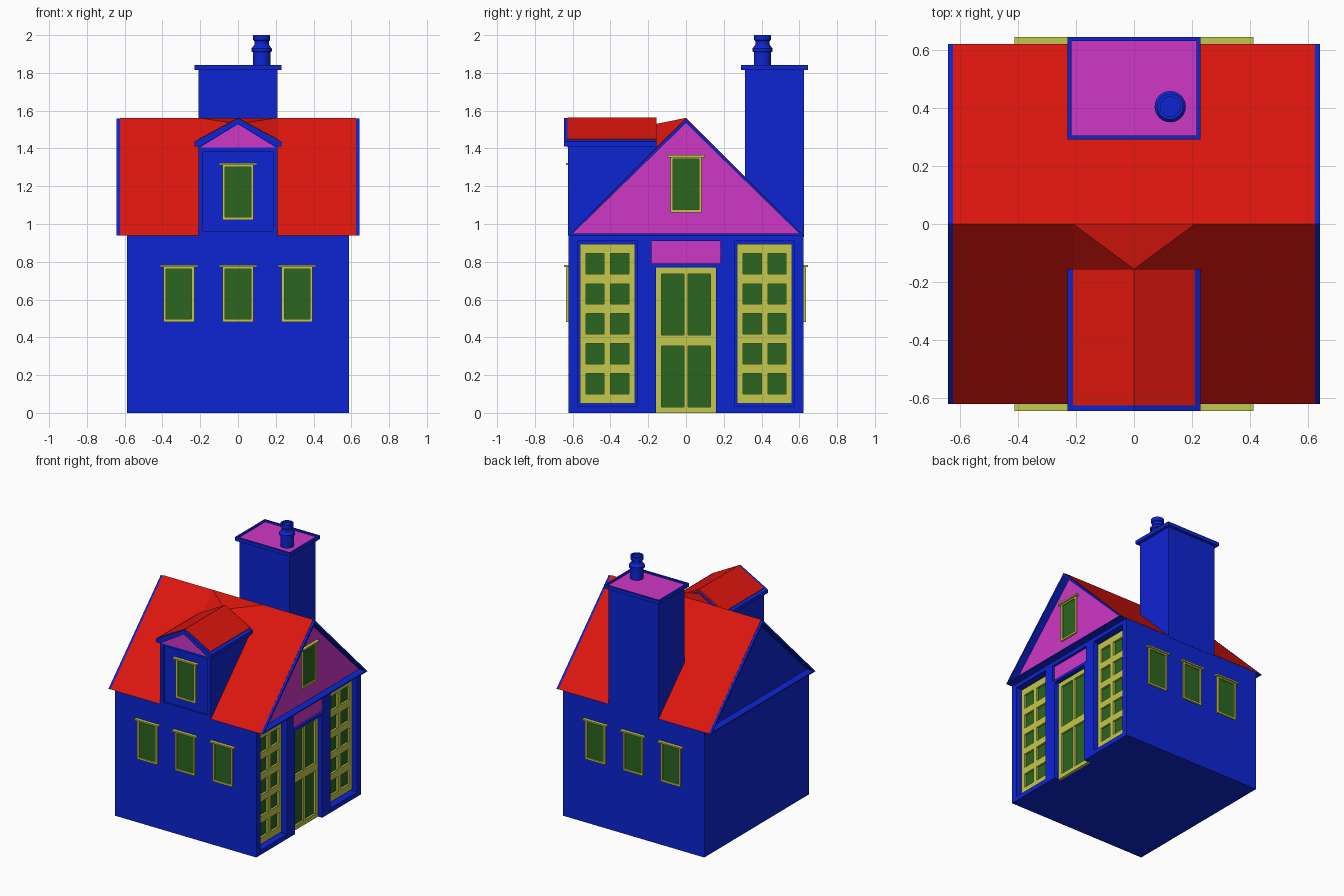
import bpy, bmesh, math

if "Cube" in bpy.data.objects:
    bpy.data.objects.remove(bpy.data.objects["Cube"])


def material(name, rgb):
    m = bpy.data.materials.new(name)
    m.diffuse_color = (*rgb, 1)
    m.use_nodes = True
    m.node_tree.nodes["Principled BSDF"].inputs["Base Color"].default_value = m.diffuse_color
    return m


BLUE = material("blue", (0.004, 0.018, 0.65))
RED = material("red", (0.72, 0.008, 0.004))
PINK = material("magenta", (0.62, 0.038, 0.56))
YELLOW = material("yellow", (0.54, 0.58, 0.07))
GREEN = material("green", (0.025, 0.13, 0.015))


def finish(name, bm, mats):
    bmesh.ops.recalc_face_normals(bm, faces=bm.faces)
    me = bpy.data.meshes.new(name)
    bm.to_mesh(me)
    bm.free()
    for m in mats:
        me.materials.append(m)
    ob = bpy.data.objects.new(name, me)
    bpy.context.collection.objects.link(ob)
    return ob


def add_box(bm, lo, hi):
    vs = bmesh.ops.create_cube(bm, size=1)["verts"]
    for v in vs:
        v.co = [(a + b) / 2 + c * abs(b - a) for a, b, c in zip(lo, hi, v.co)]


def boxes(name, pairs, mat):
    bm = bmesh.new()
    for lo, hi in pairs:
        add_box(bm, lo, hi)
    return finish(name, bm, [mat])


def prism_bm(profile, axis, a, b):
    """Extrude an outline in (other axis, z) along x or y."""
    bm = bmesh.new()
    place = (lambda p, t: (t, p[0], p[1])) if axis == "x" else (lambda p, t: (p[0], t, p[1]))
    f = bm.faces.new([bm.verts.new(place(p, a)) for p in profile])
    new = bmesh.ops.extrude_face_region(bm, geom=[f])["geom"]
    for v in new:
        if isinstance(v, bmesh.types.BMVert):
            v.co["xy".index(axis)] = b
    bmesh.ops.recalc_face_normals(bm, faces=bm.faces)
    return bm


def prism(name, profile, axis, a, b, mat):
    return finish(name, prism_bm(profile, axis, a, b), [mat])


def cut(ob, pairs):
    cutter = boxes("cutter", pairs, BLUE)
    cutter.hide_render = True
    mod = ob.modifiers.new("recess", "BOOLEAN")
    mod.object, mod.solver = cutter, "EXACT"
    bpy.context.view_layer.objects.active = ob
    bpy.ops.object.modifier_apply(modifier=mod.name)
    bpy.data.objects.remove(cutter)


def on_wall(side, wall, u, d, z):
    """Box corners: u along the wall, d outward from it."""
    if side == "right":
        return (wall + d[0], u[0], z[0]), (wall + d[1], u[1], z[1])
    s = -1 if side == "front" else 1
    ys = sorted(s * (wall + t) for t in d)
    return (u[0], ys[0], z[0]), (u[1], ys[1], z[1])


def lattice(name, side, wall, stiles, rails, d, glass):
    """Glazed frame: full-height stiles, rails between them, glass behind."""
    zs = (rails[0][0], rails[-1][1])
    bars = [on_wall(side, wall, u, d, zs) for u in stiles]
    for left, right in zip(stiles, stiles[1:]):
        bars += [on_wall(side, wall, (left[1], right[0]), d, z) for z in rails]
    boxes(name + "_frame", bars, YELLOW)
    pane = on_wall(side, wall, (stiles[0][1], stiles[-1][0]), (d[0], glass), (rails[0][1], rails[-1][0]))
    boxes(name + "_glass", [pane], GREEN)


def window(name, side, wall, u, z):
    t = 0.014
    lattice(name, side, wall, [(u - .082, u - .082 + t), (u + .082 - t, u + .082)],
            [(z, z + t), (z + .295 - t, z + .295)], (-0.005, 0.012), 0.003)
    boxes(name + "_head", [on_wall(side, wall, (u - .1, u + .1), (-0.005, 0.024), (z + .291, z + .302))], YELLOW)


# Walls with recessed shop bays, doorway and sign panel on the right
walls = boxes("walls", [((-.588, -.622, 0), (.588, .622, .94))], BLUE)
bays = [((.533, -.575, .035), (.7, -.26, .91)), ((.533, .26, .035), (.7, .575, .91)),
        ((.533, -.16, -.1), (.7, .16, .77)), ((.565, -.182, .79), (.7, .182, .91))]
cut(walls, bays)
boxes("sign_panel", [((.56, -.182, .79), (.57, .182, .91))], PINK)

# Shop windows, two panes by five, and the double door
for s, label in ((-1, "near"), (1, "far")):
    c = s * .416
    stiles = [(c - .146, c - .114), (c - .017, c + .017), (c + .114, c + .146)]
    rails = [(.05, .1), (.208, .26), (.367, .417), (.525, .577), (.683, .735), (.843, .895)]
    lattice("shop_window_" + label, "right", .588, stiles, rails, (-.055, -.035), -.05)
lattice("double_door", "right", .588, [(-.16, -.13), (-.01, .01), (.13, .16)],
        [(0, .032), (.355, .412), (.735, .77)], (-.055, -.035), -.05)

# Three upper windows on front and back
for side in ("front", "back"):
    for i, x in enumerate((-.313, 0, .313)):
        window(f"{side}_window_{i + 1}", side, .622, x, .482)

# Roof core: triangular prism with sunken gable ends
bm = prism_bm([(-.622, .94), (.622, .94), (0, 1.558)], "x", -.642, .642)
for s in (-1, 1):
    bm.faces.ensure_lookup_table()
    end = next(f for f in bm.faces if f.normal.x * s > .9)
    bmesh.ops.inset_individual(bm, faces=[end], thickness=.023)
    end = bmesh.ops.extrude_discrete_faces(bm, faces=[end])["faces"][0]
    for v in end.verts:
        v.co.x = s * .586
    end.material_index = int(s > 0)
finish("gable_roof", bm, [BLUE, PINK])
prism("roof_tiles", [(-.622, .94), (0, 1.562), (.622, .94), (.61, .94), (0, 1.55), (-.61, .94)],
      "x", -.625, .625, RED)
window("gable_window", "right", .586, 0, 1.062)

# Dormer body, its sunken front panel and pediment
dormer = prism("dormer_walls", [(-.21, .94), (.21, .94), (.21, 1.41), (0, 1.53), (-.21, 1.41)],
               "y", -.624, -.156, BLUE)
cut(dormer, [((-.185, -.7, .962), (.185, -.612, 1.385))])
window("dormer_window", "front", .612, 0, 1.022)
prism("dormer_pediment", [(-.2, 1.405), (.2, 1.405), (0, 1.528)], "y", -.628, -.6, PINK)

# Dormer roof with blue trim
prism("dormer_roof_trim", [(0, 1.56), (.23, 1.436), (.23, 1.41), (.2, 1.41), (0, 1.53),
                           (-.2, 1.41), (-.23, 1.41), (-.23, 1.436)], "y", -.645, -.156, BLUE)
prism("dormer_roof_tiles", [(0, 1.563), (.21, 1.45), (.21, 1.44), (0, 1.55), (-.21, 1.44), (-.21, 1.45)],
      "y", -.627, -.155, RED)

# Saddle joining the dormer to the main ridge
bm = bmesh.new()
left, top, right, r_ridge, mid, l_ridge = [bm.verts.new(p) for p in (
    (-.21, -.156, 1.405), (0, -.156, 1.53), (.21, -.156, 1.405),
    (.21, 0, 1.562), (0, 0, 1.562), (-.21, 0, 1.562))]
for f in ((left, right, top), (right, r_ridge, top), (r_ridge, mid, top),
          (mid, l_ridge, top), (l_ridge, left, top), (left, l_ridge, mid, r_ridge, right)):
    bm.faces.new(f)
finish("dormer_saddle", bm, [RED])

# Chimney stack and cap with a sunken top
boxes("chimney_stack", [((-.208, .312, .93), (.208, .624, 1.818))], BLUE)
bm = bmesh.new()
add_box(bm, (-.23, .292, 1.815), (.23, .646, 1.842))
bm.normal_update()
top = next(f for f in bm.faces if f.normal.z > .9)
bmesh.ops.inset_individual(bm, faces=[top], thickness=.02)
top = bmesh.ops.extrude_discrete_faces(bm, faces=[top])["faces"][0]
for v in top.verts:
    v.co.z -= .012
top.material_index = 1
finish("chimney_cap", bm, [BLUE, PINK])

# Chimney pot, a turned profile
outline = [(0, 1.825), (.046, 1.825), (.046, 1.91), (.054, 1.914), (.054, 1.93), (.046, 1.938),
           (.038, 1.95), (.038, 1.968), (.045, 1.974), (.045, 2), (.034, 2), (.034, 1.985), (0, 1.985)]
bm = bmesh.new()
vs = [bm.verts.new((.125 + r, .405, z)) for r, z in outline]
es = [bm.edges.new(p) for p in zip(vs, vs[1:])]
bmesh.ops.spin(bm, geom=vs + es, cent=(.125, .405, 0), axis=(0, 0, 1),
               angle=2 * math.pi, steps=24)
bmesh.ops.remove_doubles(bm, verts=bm.verts, dist=1e-4)
pot = finish("chimney_pot", bm, [BLUE])
bpy.ops.object.select_all(action="DESELECT")
pot.select_set(True)
bpy.context.view_layer.objects.active = pot
bpy.ops.object.shade_smooth_by_angle(angle=math.radians(30))
